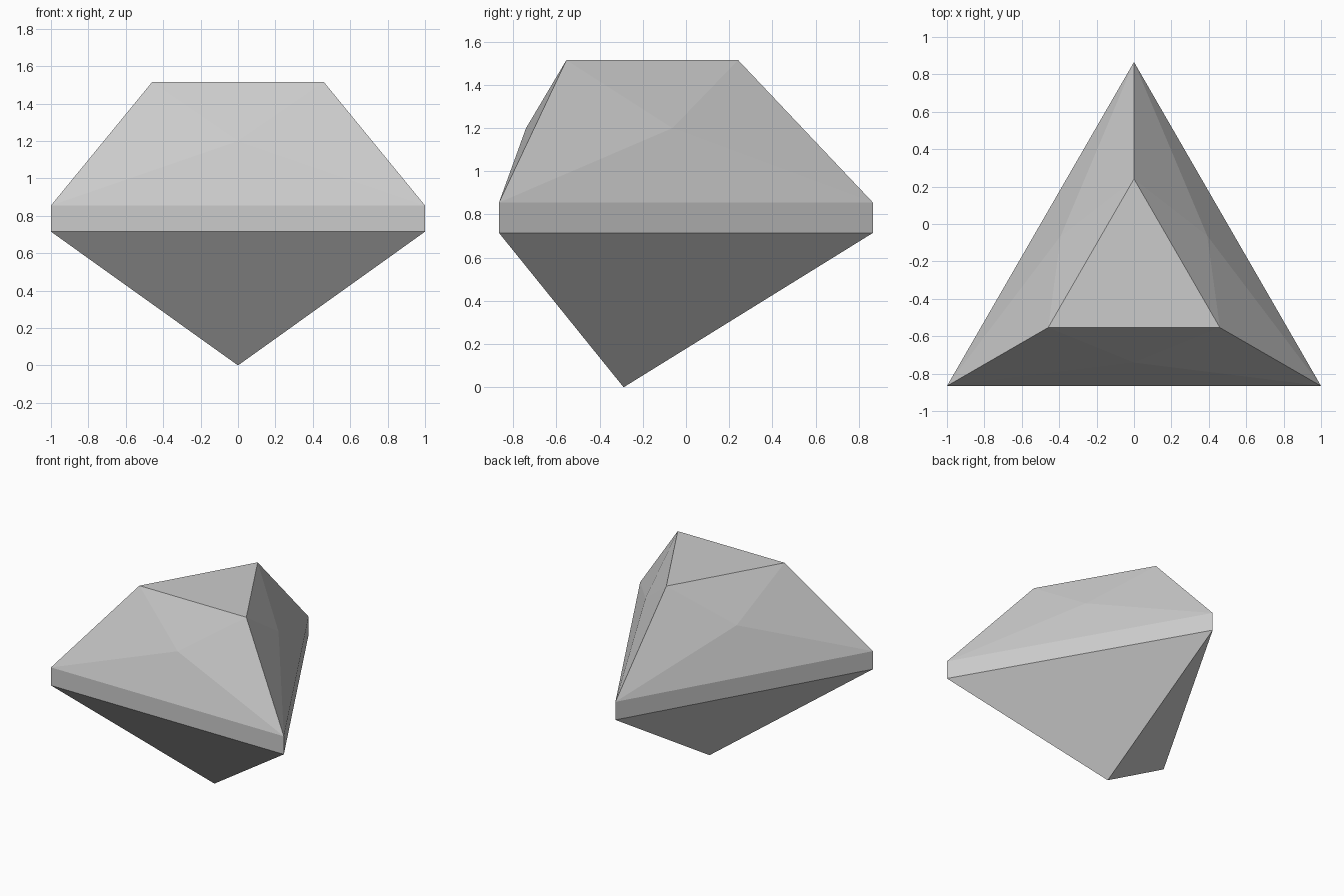
import bpy, bmesh, math

if "Cube" in bpy.data.objects:
    bpy.data.objects.remove(bpy.data.objects["Cube"])

CENTRE_Y = -0.2887          # triangle centroid in plan


def material(name, rgb):
    m = bpy.data.materials.new(name)
    m.diffuse_color = (*rgb, 1)
    m.use_nodes = True
    m.node_tree.nodes["Principled BSDF"].inputs["Base Color"].default_value = m.diffuse_color
    return m


def ring(bm, radius, z, start):
    """Three vertices at equal angles around the gem axis."""
    return [bm.verts.new((radius * math.cos(a), CENTRE_Y + radius * math.sin(a), z))
            for a in (math.radians(start + 120 * i) for i in range(3))]


grey = material("crystal grey", (0.6, 0.6, 0.6))
bm = bmesh.new()

culet = bm.verts.new((0, CENTRE_Y, 0))      # bottom point
low = ring(bm, 1.1547, 0.715, 90)           # girdle, lower edge
high = ring(bm, 1.1547, 0.855, 90)          # girdle, upper edge
table = ring(bm, 0.53, 1.515, 90)           # flat top
bulge = ring(bm, 0.452, 1.2, 150)           # raised crown centres

bm.faces.new(table)
for i in range(3):
    j = (i + 1) % 3
    bm.faces.new((culet, low[j], low[i]))               # pavilion facet
    bm.faces.new((low[i], low[j], high[j], high[i]))    # girdle band
    rim = (high[i], high[j], table[j], table[i])
    for k in range(4):                                  # four crown facets
        bm.faces.new((rim[k], rim[(k + 1) % 4], bulge[i]))

bmesh.ops.recalc_face_normals(bm, faces=bm.faces)
mesh = bpy.data.meshes.new("gem")
bm.to_mesh(mesh)
bm.free()
mesh.materials.append(grey)
gem = bpy.data.objects.new("gem", mesh)
bpy.context.collection.objects.link(gem)
